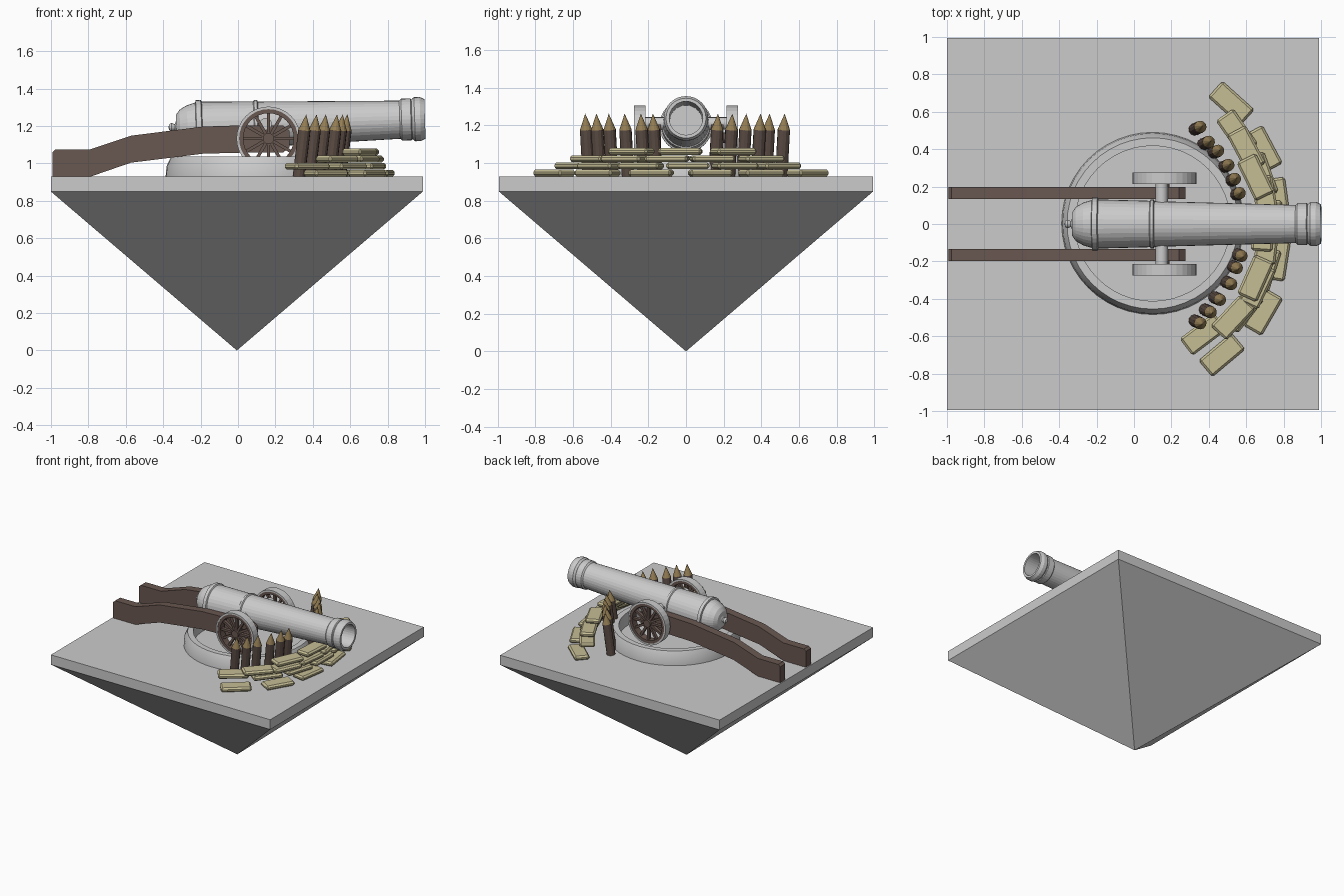
import bpy, bmesh, math
from mathutils import Vector, Matrix

if "Cube" in bpy.data.objects:
    bpy.data.objects.remove(bpy.data.objects["Cube"])


def material(name, rgb):
    m = bpy.data.materials.new(name)
    m.diffuse_color = (*rgb, 1)
    m.use_nodes = True
    m.node_tree.nodes["Principled BSDF"].inputs["Base Color"].default_value = m.diffuse_color
    return m


WOOD = material("dark_wood", (0.14, 0.095, 0.08))
CANVAS = material("sand_canvas", (0.56, 0.51, 0.30))
CASE = material("shell_case", (0.11, 0.075, 0.06))
TIP = material("shell_tip", (0.30, 0.21, 0.09))


def finish(name, bm, mat=None, smooth=False):
    bmesh.ops.recalc_face_normals(bm, faces=bm.faces)
    me = bpy.data.meshes.new(name)
    bm.to_mesh(me)
    bm.free()
    ob = bpy.data.objects.new(name, me)
    bpy.context.collection.objects.link(ob)
    if mat:
        me.materials.append(mat)
    if smooth:
        bpy.context.view_layer.objects.active = ob
        ob.select_set(True)
        bpy.ops.object.shade_smooth_by_angle(angle=math.radians(30))
        ob.select_set(False)
    return ob


def lathe(bm, profile, n, mat=Matrix(), closed=False):
    """Revolve (radius, height) points about z; r = 0 makes a pole."""
    rings = []
    for r, h in profile:
        if r == 0:
            rings.append([bm.verts.new(mat @ Vector((0, 0, h)))] * n)
        else:
            rings.append([bm.verts.new(mat @ Vector((r * math.cos(2 * math.pi * i / n),
                         r * math.sin(2 * math.pi * i / n), h))) for i in range(n)])
    pairs = list(zip(rings, rings[1:])) + ([(rings[-1], rings[0])] if closed else [])
    for a, b in pairs:
        for i in range(n):
            j = (i + 1) % n
            bm.faces.new(list(dict.fromkeys((a[i], a[j], b[j], b[i]))))


def box(bm, size, mat):
    bmesh.ops.create_cube(bm, size=1, matrix=mat @ Matrix.Diagonal((*size, 1)))


def rod(bm, p, q, r, n=16):
    p, q = Vector(p), Vector(q)
    m = Matrix.Translation(p) @ (q - p).to_track_quat('Z', 'Y').to_matrix().to_4x4()
    d = (q - p).length
    lathe(bm, [(0, 0), (r, 0), (r, d), (0, d)], n, m)


# Square platform and inverted pyramid below it
CX, HALF, TOP = -0.006, 0.994, 0.929
bm = bmesh.new()
box(bm, (2 * HALF, 2 * HALF, 0.08), Matrix.Translation((CX, 0, TOP - 0.04)))
finish("platform", bm)
bm = bmesh.new()
apex = bm.verts.new((CX, 0, 0))
rim = [bm.verts.new((CX + sx * HALF, sy * HALF, 0.849))
       for sx, sy in ((-1, -1), (1, -1), (1, 1), (-1, 1))]
bm.faces.new(rim)
for i in range(4):
    bm.faces.new((rim[i], rim[(i + 1) % 4], apex))
finish("pyramid_underside", bm)

# Raised round gun ring
bm = bmesh.new()
lathe(bm, [(0.487, TOP), (0.482, 0.985), (0.458, 1.036), (0.415, 1.036), (0.415, TOP)],
      48, Matrix.Translation((0.1, 0.003, 0)), closed=True)
finish("gun_ring", bm, smooth=True)

# Barrel with breech knob, reinforcing rings and open bore
barrel = [(0, -0.372), (0.016, -0.368), (0.023, -0.355), (0.016, -0.338), (0.03, -0.332),
          (0.065, -0.33), (0.092, -0.31), (0.115, -0.27), (0.128, -0.225), (0.141, -0.222),
          (0.141, -0.195), (0.131, -0.19), (0.124, 0.085), (0.131, 0.09), (0.131, 0.105),
          (0.122, 0.11), (0.102, 0.865), (0.112, 0.875), (0.112, 0.925), (0.106, 0.93),
          (0.118, 0.945), (0.118, 0.975), (0.106, 1.0), (0.089, 1.0), (0.085, 0.5), (0, 0.5)]
bm = bmesh.new()
lathe(bm, barrel, 32, Matrix.Translation((0, 0, 1.205)) @
      Matrix.Rotation(math.pi / 2 - 0.033, 4, 'Y'))
finish("barrel", bm)

# Trunnions carrying the barrel, and wheel axle
bm = bmesh.new()
rod(bm, (0.148, -0.217, 1.21), (0.148, 0.217, 1.21), 0.033)
finish("trunnions", bm, smooth=True)
for s in (-1, 1):
    bm = bmesh.new()
    rod(bm, (0.163, s * 0.14, 1.133), (0.163, s * 0.22, 1.133), 0.028)
    finish("axle_stub", bm, WOOD, True)

# Carriage side beams, curved profile in x-z
beam = [(-0.993, TOP), (-0.79, TOP), (-0.572, 1.004), (-0.187, 1.052), (0.01, 1.057),
        (0.24, 1.057), (0.275, 1.085), (0.275, 1.175), (0.24, 1.203), (0.01, 1.203),
        (-0.187, 1.197), (-0.572, 1.148), (-0.79, 1.075), (-0.975, 1.075), (-0.993, 1.06)]
for s in (-1, 1):
    bm = bmesh.new()
    face = bm.faces.new([bm.verts.new((x, s * 0.166 - 0.032, z)) for x, z in beam])
    ext = bmesh.ops.extrude_face_region(bm, geom=[face])["geom"]
    bmesh.ops.translate(bm, vec=(0, 0.065, 0),
                        verts=[v for v in ext if isinstance(v, bmesh.types.BMVert)])
    finish("carriage_beam", bm, WOOD)

# Spoked wheels with a grey tyre
for s in (-1, 1):
    hub = Matrix.Translation((0.163, s * 0.245, 1.133)) @ Matrix.Rotation(math.pi / 2, 4, 'X')
    bm = bmesh.new()
    lathe(bm, [(0.171, -0.031), (0.171, 0.031), (0.157, 0.031), (0.157, -0.031)], 32, hub, True)
    finish("tyre", bm)
    bm = bmesh.new()
    lathe(bm, [(0.158, -0.028), (0.158, 0.028), (0.135, 0.028), (0.135, -0.028)], 32, hub, True)
    lathe(bm, [(0, -0.031), (0.03, -0.031), (0.03, 0.031), (0, 0.031)], 16, hub)
    for k in range(12):
        turn = hub @ Matrix.Rotation(math.pi * k / 6, 4, 'Z')
        box(bm, (0.118, 0.017, 0.026), turn @ Matrix.Translation((0.083, 0, 0)))
    finish("wheel", bm, WOOD)

# Upright shells leaning outward, listed by tip position
tips = [(0.365, 0.524), (0.41, 0.444), (0.46, 0.396), (0.515, 0.32), (0.55, 0.246),
        (0.575, 0.17), (0.365, -0.535), (0.42, -0.476), (0.47, -0.41), (0.53, -0.326),
        (0.56, -0.24), (0.585, -0.176)]
for x, y in tips:
    base = Vector((x - 0.04, y - math.copysign(0.018, y), TOP))
    axis = Vector((x, y, 1.262)) - base
    m = Matrix.Translation(base) @ axis.to_track_quat('Z', 'Y').to_matrix().to_4x4()
    bm = bmesh.new()
    lathe(bm, [(0, 0), (0.033, 0), (0.033, 0.25), (0, 0.25)], 12, m)
    finish("shell_case", bm, CASE)
    bm = bmesh.new()
    lathe(bm, [(0, 0.25), (0.033, 0.25), (0, axis.length)], 12, m)
    finish("shell_tip", bm, TIP)

# Sandbag wall, four courses of (x, y, angle)
courses = [
    [(0.47, -0.70, 40), (0.69, -0.47, 60), (0.765, -0.185, 81), (0.765, 0.13, -82),
     (0.69, 0.40, -62), (0.52, 0.645, -42)],
    [(0.37, -0.59, 37), (0.58, -0.46, 52), (0.70, -0.24, 72), (0.735, 0.01, 90),
     (0.68, 0.26, -70), (0.55, 0.49, -55)],
    [(0.53, -0.50, 47), (0.66, -0.33, 65), (0.71, -0.10, 83), (0.70, 0.14, -80),
     (0.60, 0.40, -62)],
    [(0.65, -0.29, 66), (0.65, 0.25, -64), (0.69, -0.03, 86)]]
for level, row in enumerate(courses):
    for x, y, a in row:
        bm = bmesh.new()
        box(bm, (0.23, 0.115, 0.036), Matrix())
        ob = finish("sandbag", bm, CANVAS)
        ob.location = (x, y, TOP + 0.018 + level * 0.038)
        ob.rotation_euler.z = math.radians(a)
        bev = ob.modifiers.new("soft_edge", 'BEVEL')
        bev.width = 0.012
        bev.segments = 1
